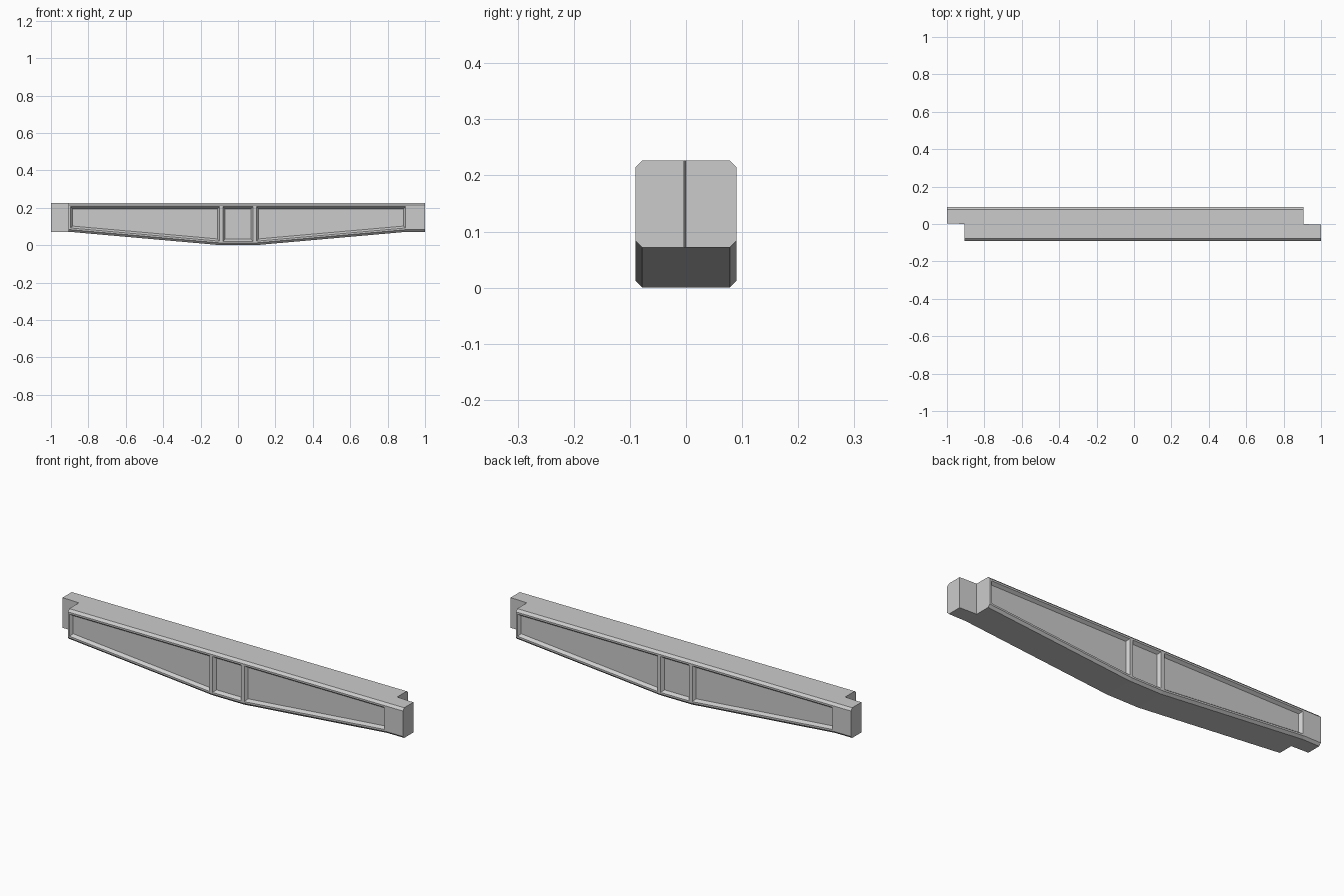
import bpy, bmesh
from math import pi
from mathutils import Matrix

if "Cube" in bpy.data.objects:
    bpy.data.objects.remove(bpy.data.objects["Cube"])

TOP, END_BOTTOM, HALF_W, CHAMFER = 0.227, 0.072, 0.09, 0.012
# stations along the front half: x, bottom height, inner y
STATIONS = [(-0.905, END_BOTTOM, 0), (-0.09, 0, 0), (0.09, 0, 0),
            (0.905, END_BOTTOM, 0), (1.0, END_BOTTOM, -0.004)]


def section(bm, x, bottom, inner):
    """Chamfered half cross-section."""
    w, c = HALF_W, CHAMFER
    pts = [(inner, bottom), (c - w, bottom), (-w, bottom + c),
           (-w, TOP - c), (c - w, TOP), (inner, TOP)]
    return [bm.verts.new((x, y, z)) for y, z in pts]


bm = bmesh.new()

# front half of the beam, with a lap-joint tongue at its right end
rings = [section(bm, *s) for s in STATIONS]
for i, (a, b) in enumerate(zip(rings, rings[1:])):
    sides = 6 if i == len(rings) - 2 else 5
    for j in range(sides):
        k = (j + 1) % 6
        bm.faces.new((a[j], b[j], b[k], a[k]))
bm.faces.new(rings[0])
bm.faces.new(rings[-1])

# back half: the same shape turned half way round, then welded
copy = bmesh.ops.duplicate(bm, geom=bm.verts[:] + bm.edges[:] + bm.faces[:])
bmesh.ops.rotate(bm, verts=[g for g in copy["geom"] if isinstance(g, bmesh.types.BMVert)],
                 cent=(0, 0, 0), matrix=Matrix.Rotation(pi, 3, 'Z'))
bmesh.ops.remove_doubles(bm, verts=bm.verts[:], dist=0.0005)
bmesh.ops.recalc_face_normals(bm, faces=bm.faces[:])
bm.normal_update()

# framed recessed panels on both long sides
panels = [f for f in bm.faces if abs(f.normal.y) > 0.99
          and abs(f.calc_center_median().y) > 0.08
          and abs(f.calc_center_median().x) < 0.8]
bmesh.ops.inset_individual(bm, faces=panels, thickness=0.009, depth=0, use_even_offset=True)
bmesh.ops.inset_individual(bm, faces=panels, thickness=0.011, depth=-0.015, use_even_offset=True)

mesh = bpy.data.meshes.new("beam")
bm.to_mesh(mesh)
bm.free()
beam = bpy.data.objects.new("beam", mesh)
bpy.context.collection.objects.link(beam)
